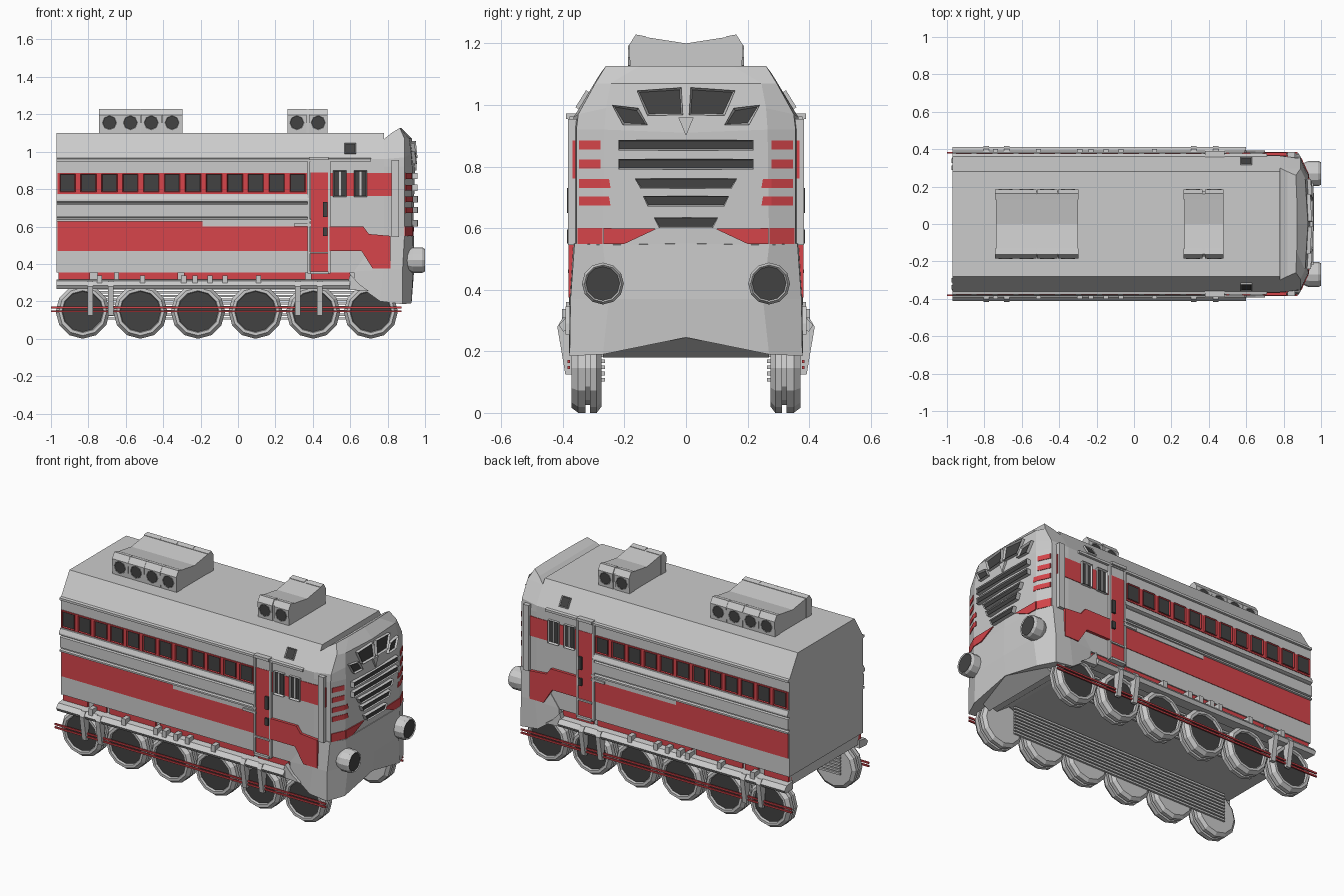
import bpy, bmesh, math
from mathutils import Vector
from mathutils.bvhtree import BVHTree

if "Cube" in bpy.data.objects:
    bpy.data.objects.remove(bpy.data.objects["Cube"])


def material(name, rgb):
    m = bpy.data.materials.new(name)
    m.diffuse_color = (*rgb, 1)
    m.use_nodes = True
    m.node_tree.nodes["Principled BSDF"].inputs["Base Color"].default_value = m.diffuse_color
    return m


RED = material("red_paint", (0.68, 0.06, 0.07))
DARK = material("dark_glass", (0.055, 0.055, 0.055))


def finish(name, bm, mats, mirror):
    me = bpy.data.meshes.new(name)
    bm.to_mesh(me)
    bm.free()
    for m in mats:
        me.materials.append(m)
    ob = bpy.data.objects.new(name, me)
    bpy.context.collection.objects.link(ob)
    if mirror:
        mod = ob.modifiers.new("mirror", 'MIRROR')
        mod.use_axis = (False, True, False)
        mod.use_mirror_merge = False
    return ob


def prism(name, base, vec, mat=None, mirror=True, inset=0, depth=0):
    """Extrude a polygon; with inset, sink a dark pane into its end face."""
    bm = bmesh.new()
    a = [bm.verts.new(p) for p in base]
    b = [bm.verts.new(Vector(p) + Vector(vec)) for p in base]
    n = len(a)
    bm.faces.new(a)
    top = bm.faces.new(b)
    for i in range(n):
        bm.faces.new((a[i], a[(i + 1) % n], b[(i + 1) % n], b[i]))
    bmesh.ops.recalc_face_normals(bm, faces=bm.faces[:])
    bm.normal_update()
    if inset:
        bmesh.ops.inset_individual(bm, faces=[top], thickness=inset, depth=-depth)
        top.material_index = 1
    return finish(name, bm, [mat, DARK], mirror)


def side(name, pts, y0, y1, mat=None, **kw):
    return prism(name, [(x, y0, z) for x, z in pts], (0, y1 - y0, 0), mat, **kw)


def rect(x0, x1, z0, z1):
    return [(x0, z0), (x1, z0), (x1, z1), (x0, z1)]


def along(name, yz, x0, x1, mat=None, mirror=True):
    return prism(name, [(x0, y, z) for y, z in yz], (x1 - x0, 0, 0), mat, mirror)


def lathe(name, prof, sides, c, axis, mirror=True):
    """Revolve (offset, radius) points about x or y; the end cap is dark."""
    bm = bmesh.new()
    rings = []
    for t, r in prof:
        ring = []
        for i in range(sides):
            a = 2 * math.pi * i / sides
            u, v = r * math.cos(a), r * math.sin(a)
            p = (t, u, v) if axis == 'x' else (u, t, v)
            ring.append(bm.verts.new(Vector(p) + Vector(c)))
        rings.append(ring)
    for p, q in zip(rings, rings[1:]):
        for i in range(sides):
            j = (i + 1) % sides
            bm.faces.new((p[i], p[j], q[j], q[i]))
    bm.faces.new(rings[0])
    cap = bm.faces.new(rings[-1])
    cap.material_index = 1
    bmesh.ops.recalc_face_normals(bm, faces=bm.faces[:])
    return finish(name, bm, [None, DARK], mirror)


def loft(name, rows):
    """Stack half outlines (side to centre), mirrored over y, into a closed shell."""
    bm = bmesh.new()
    rings = []
    for half in rows:
        full = half + [(x, -y, z) for x, y, z in reversed(half[:-1])]
        rings.append([bm.verts.new(p) for p in full])
    n = len(rings[0])
    for p, q in zip(rings, rings[1:]):
        for i in range(n):
            j = (i + 1) % n
            bm.faces.new((p[i], p[j], q[j], q[i]))
    bm.faces.new(rings[0])
    bm.faces.new(rings[-1])
    bmesh.ops.recalc_face_normals(bm, faces=bm.faces[:])
    tree = BVHTree.FromBMesh(bm)
    finish(name, bm, [], False)
    return tree


# main body shell and underframe
W = 0.365
along("body", [(-W, .355), (W, .355), (W, .96), (.28, 1.10), (-.28, 1.10), (-W, .96)], -.97, .78, None, False)
along("underframe", [(-.345, .29), (.345, .29), (.345, .37), (-.345, .37)], -.96, .66, None, False)

# cab nose: upper face, lower apron and sloped apron underside
nose = loft("cab_nose", [
    [(.78, W, .54), (.89, .356, .54), (.93, .27, .54), (.936, 0, .54)],
    [(.78, W, .92), (.89, .356, .92), (.932, .265, .92), (.946, 0, .91)],
    [(.78, W, .96), (.89, .35, .97), (.926, .26, .99), (.938, 0, .99)],
    [(.78, .30, 1.067), (.89, .295, 1.07), (.915, .245, 1.07), (.93, 0, 1.07)],
    [(.82, .28, 1.10), (.865, .26, 1.127), (.87, .15, 1.127), (.872, 0, 1.127)]])
loft("nose_apron", [
    [(.62, .37, .30), (.76, .38, .20), (.88, .378, .185), (.928, .27, .19), (.93, 0, .245)],
    [(.62, .37, .36), (.78, .378, .37), (.88, .375, .37), (.937, .25, .37), (.942, 0, .37)],
    [(.76, .366, .55), (.80, .366, .55), (.89, .362, .55), (.933, .27, .545), (.94, 0, .55)]])
prism("apron_underside", [(.928, -.27, .245), (.82, -.27, .18), (.70, -.27, .29)], (0, .54, 0), None, False)


def nose_plate(name, yz, mat=None, out=.004, **kw):
    base = [nose.ray_cast(Vector((2, y, z)), Vector((-1, 0, 0)))[0] - Vector((.012, 0, 0)) for y, z in yz]
    return prism(name, base, (.012 + out, 0, 0), mat, **kw)


# windshields, grille and red nose stripes
nose_plate("windshield", [(.16, 1.047), (.015, 1.057), (.01, .968), (.125, .965)], out=.02, inset=.009, depth=.012)
nose_plate("side_windshield", [(.24, 1.0), (.155, .99), (.125, .935), (.205, .935)], out=.02, inset=.009, depth=.012)
prism("nose_prow", [(.92, .025, .96), (.92, -.025, .96), (.92, 0, .90)], (.035, 0, 0), None, False)
for i, (z, a, b) in enumerate([(.87, .22, .22), (.808, .22, .22), (.745, .167, .148), (.688, .14, .125), (.618, .105, .088)]):
    h = .017
    nose_plate(f"grille_slot_{i}", [(-a, z + h), (a, z + h), (b, z - h), (-b, z - h)],
               out=.026, mirror=False, inset=.005, depth=.008)
for i, (z, a) in enumerate([(.87, .278), (.808, .278), (.745, .278), (.688, .278)]):
    h = .015
    nose_plate(f"nose_stripe_{i}", [(a, z + h), (.348, z + h), (.348, z - h), (a, z - h)], RED)
    if i > 1:
        nose_plate(f"nose_stripe_tip_{i}", [(.25, z + h), (.28, z + h), (.28, z - h), (.245, z - h)], RED)
nose_plate("chevron_outer", [(.272, .60), (.353, .60), (.353, .549), (.272, .549)], RED)
nose_plate("chevron_inner", [(.095, .598), (.268, .60), (.268, .549), (.20, .549)], RED, out=.006)
lathe("headlight", [(-.1, .05), (-.06, .068), (-.01, .068), (.005, .06), (0, .055)], 12, (.995, .27, .42), 'x')

# red livery bands
side("window_band", rect(-.965, .37, .775, .885), .35, .369, RED)
side("lower_band", rect(-.965, .38, .47, .635), .35, .368, RED)
side("lower_band_cover", rect(-.19, .38, .60, .635), .35, .372)
side("cab_band", rect(.49, .862, .762, .885), .345, .368, RED)
side("cab_lower_band", [(.49, .47), (.66, .47), (.72, .375), (.815, .375), (.815, .55), (.70, .56), (.67, .60), (.49, .60)],
     .345, .382, RED)
for i, (a, b) in enumerate([(-.96, -.79), (-.75, -.66), (-.64, -.32), (-.29, .36), (.39, .60)]):
    side(f"sill_strip_{i}", rect(a, b, .318, .358), .33, .358, RED)

# passenger and cab windows
for i in range(12):
    x = -.911 + i * .1118
    side(f"window_{i}", rect(x - .042, x + .042, .784, .882), .35, .379, RED, inset=.006, depth=.007)
for i, x in enumerate((.545, .655)):
    side(f"cab_window_{i}", rect(x - .036, x + .036, .757, .90), .345, .382, None, inset=.009, depth=.012)
    side(f"cab_window_bar_{i}", rect(x - .005, x + .005, .765, .895), .35, .374)
prism("roof_window", [(.57, .346, .985), (.63, .346, .985), (.63, .312, 1.04), (.57, .312, 1.04)],
      (0, .0128, .0078), None, inset=.007, depth=.004)

# ledges, gutter and rails
along("waist_ledge", [(.35, .775), (.372, .77), (.384, .745), (.384, .735), (.37, .73), (.35, .725)], -.97, .38)
along("waist_panel", [(.35, .728), (.376, .718), (.376, .652), (.35, .645)], -.97, .38)
along("lower_rail", [(.35, .645), (.38, .638), (.38, .628), (.35, .624)], -.97, .39)
side("rail_end", rect(.30, .39, .60, .615), .36, .382)
along("gutter", [(.35, .968), (.378, .962), (.378, .948), (.35, .945)], -.97, .71)

# door
side("door", rect(.388, .484, .36, .89), .35, .375, RED)
side("door_top", rect(.388, .484, .89, .95), .35, .373)
for x in (.378, .488):
    side("door_post", rect(x - .006, x + .006, .35, .95), .35, .38)
side("door_header", rect(.38, .485, .955, .972), .34, .39)
side("door_sill", rect(.384, .484, .455, .465), .35, .384)
side("door_step", rect(.384, .484, .345, .36), .35, .39)
for z in (.70, .565):
    side("door_handle", rect(.455, .478, z - .035 * (z > .6) - .015, z + .03), .36, .386, DARK)
side("cab_pillar", rect(.822, .86, .545, .955), .34, .384)

# running board with tabs and hanging brackets
along("running_board", [(.33, .318), (.39, .31), (.413, .285), (.40, .265), (.33, .268)], -.97, .60)
side("board_end", [(.59, .31), (.60, .345), (.65, .29), (.70, .255), (.59, .262)], .36, .392)
for x in (-.74, -.51, -.29, -.23, -.15, -.07, .11):
    side("board_tab", rect(x - .014, x + .014, .29, .338), .34, .402)
for x in (-.79, -.68, .32, .437):
    along("bracket", [(.36, .31), (.40, .31), (.418, .28), (.392, .125), (.372, .125)], x - .015, x + .015)

# wheels
for i in range(6):
    lathe(f"wheel_{i}", [(.275, .10), (.275, .125), (.29, .145), (.312, .145), (.312, .12), (.326, .12), (.326, .145),
                         (.35, .145), (.372, .128), (.372, .112), (.358, .108)], 12, (-.83 + i * .308, 0, .145), 'y')

# side rods and inner slats
for z in (.147, .167):
    along("coupling_rod", [(.376, z - .005), (.385, z - .005), (.385, z + .005), (.376, z + .005)], -1.0, .875, RED)
for i in range(9):
    z = .108 + i * .02
    along("inner_slat", [(.263, z - .006), (.277, z - .006), (.277, z + .006), (.263, z + .006)], -.88, .64)

# roof fan housings
for x0, n, pitch in ((-.742, 4, .1115), (.265, 2, .114)):
    along("fan_housing", [(-.175, 1.09), (.175, 1.09), (.175, 1.2), (.16, 1.225), (0, 1.20), (-.16, 1.225), (-.175, 1.2)],
          x0 + .004, x0 + n * pitch - (.004 if n == 4 else .014), None, False)
    for k in range(n):
        a = x0 + k * pitch
        w = .11 if n == 4 else .1
        along("fan_pod", [(.13, 1.09), (.18, 1.09), (.185, 1.195), (.163, 1.229), (.13, 1.223)], a, a + w)
        lathe("fan", [(.16, .038), (.188, .038), (.186, .036)], 8, (a + w / 2, 0, 1.155), 'y')
